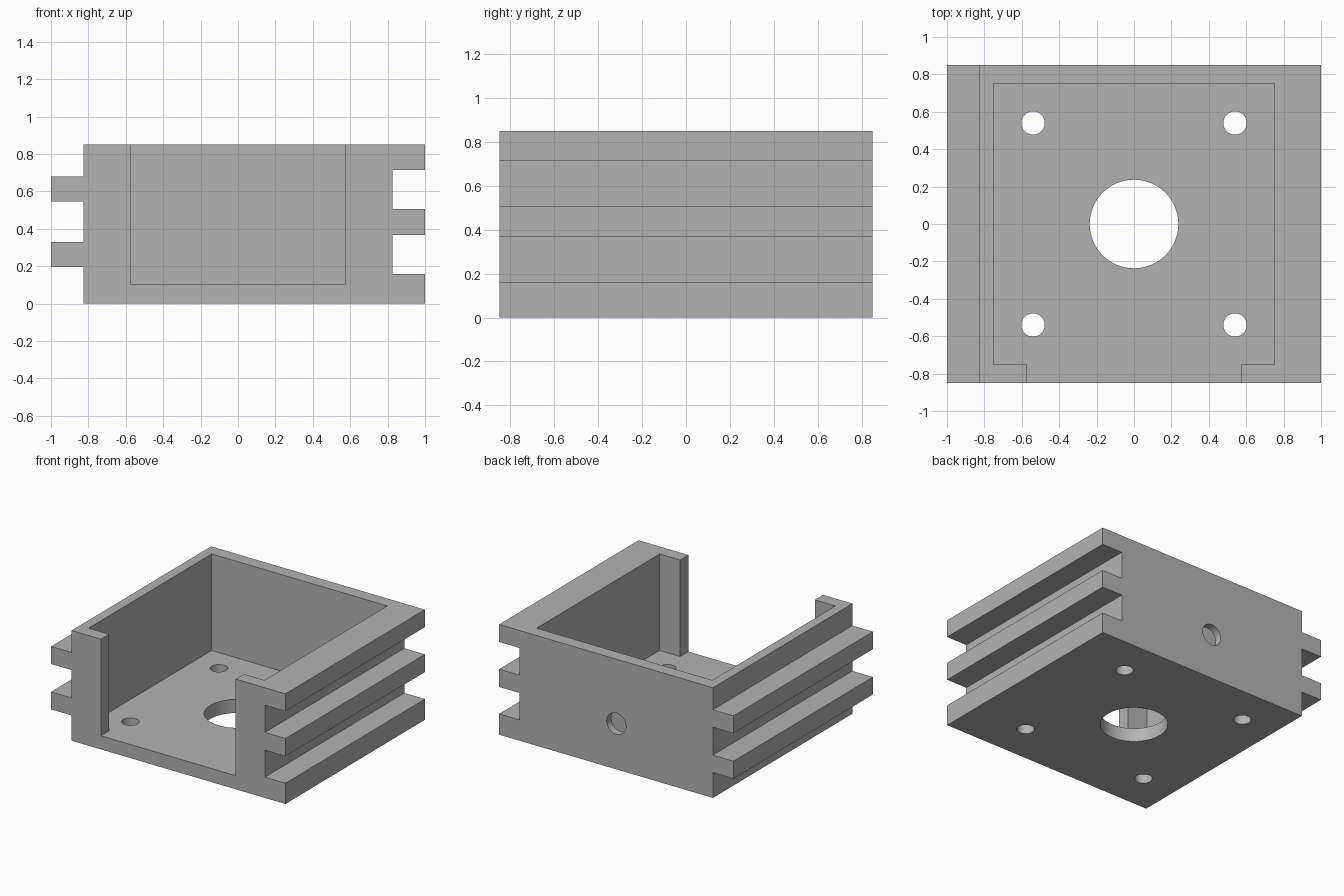
import bpy
import bmesh
import math
from mathutils import Matrix, Vector

cube = bpy.data.objects.get("Cube")
if cube:
    bpy.data.objects.remove(cube, do_unlink=True)

HEIGHT, HALF_DEPTH, FLOOR = 0.85, 0.85, 0.105
SIDE, RIB = 0.825, 1.0

grey = bpy.data.materials.new("plain grey")
grey.use_nodes = True
colour = (0.45, 0.45, 0.45, 1)
grey.diffuse_color = colour
grey.node_tree.nodes["Principled BSDF"].inputs["Base Color"].default_value = colour


def add_object(name, bm):
    mesh = bpy.data.meshes.new(name)
    bmesh.ops.recalc_face_normals(bm, faces=bm.faces)
    bm.to_mesh(mesh)
    bm.free()
    mesh.materials.append(grey)
    obj = bpy.data.objects.new(name, mesh)
    bpy.context.collection.objects.link(obj)
    return obj


def box(name, low, high):
    low, high = Vector(low), Vector(high)
    bm = bmesh.new()
    place = Matrix.Translation((low + high) / 2) @ Matrix.Diagonal((*(high - low), 1))
    bmesh.ops.create_cube(bm, size=1, matrix=place)
    return add_object(name, bm)


def cylinder(name, centre, radius, depth, turn=0):
    bm = bmesh.new()
    place = Matrix.Translation(centre) @ Matrix.Rotation(turn, 4, "X")
    bmesh.ops.create_cone(bm, cap_ends=True, segments=64, radius1=radius,
                          radius2=radius, depth=depth, matrix=place)
    return add_object(name, bm)


# Body: one ribbed section, grooves on the left and tongues on the right
profile = [(-SIDE, 0), (RIB, 0)]
for low, high in ((0.16, 0.368), (0.505, 0.715)):
    profile += [(RIB, low), (SIDE, low), (SIDE, high), (RIB, high)]
profile += [(RIB, HEIGHT), (-SIDE, HEIGHT)]
for low, high in ((0.545, 0.68), (0.195, 0.33)):
    profile += [(-SIDE, high), (-RIB, high), (-RIB, low), (-SIDE, low)]

bm = bmesh.new()
section = bm.faces.new([bm.verts.new((x, -HALF_DEPTH, z)) for x, z in profile])
swept = bmesh.ops.extrude_face_region(bm, geom=[section])["geom"]
bmesh.ops.translate(bm, vec=(0, 2 * HALF_DEPTH, 0),
                    verts=[v for v in swept if isinstance(v, bmesh.types.BMVert)])
body = add_object("ribbed_housing", bm)

# Cutters: cavity, front opening, floor holes and blind hole in the back
cutters = [
    box("cavity_cutter", (-0.75, -0.75, FLOOR), (0.75, 0.75, 1)),
    box("opening_cutter", (-0.575, -1, FLOOR), (0.575, -0.7, 1)),
    cylinder("centre_hole_cutter", (0, 0, 0), 0.237, 0.5),
    cylinder("back_hole_cutter", (0, HALF_DEPTH, 0.352), 0.082, 0.11, math.pi / 2),
]
for x in (-0.54, 0.54):
    for y in (-0.54, 0.54):
        cutters.append(cylinder("screw_hole_cutter", (x, y, 0), 0.062, 0.5))

for cutter in cutters:
    cutter.hide_render = True
    cut = body.modifiers.new(cutter.name, "BOOLEAN")
    cut.operation = "DIFFERENCE"
    cut.solver = "EXACT"
    cut.object = cutter

# Bake the cuts and drop the cutters
graph = bpy.context.evaluated_depsgraph_get()
carved = bpy.data.meshes.new_from_object(body.evaluated_get(graph))
body.modifiers.clear()
body.data = carved
for cutter in cutters:
    bpy.data.objects.remove(cutter, do_unlink=True)

# Smooth hole walls, sharp edges elsewhere
bpy.ops.object.select_all(action="DESELECT")
body.select_set(True)
bpy.context.view_layer.objects.active = body
bpy.ops.object.shade_smooth_by_angle(angle=math.radians(30))
